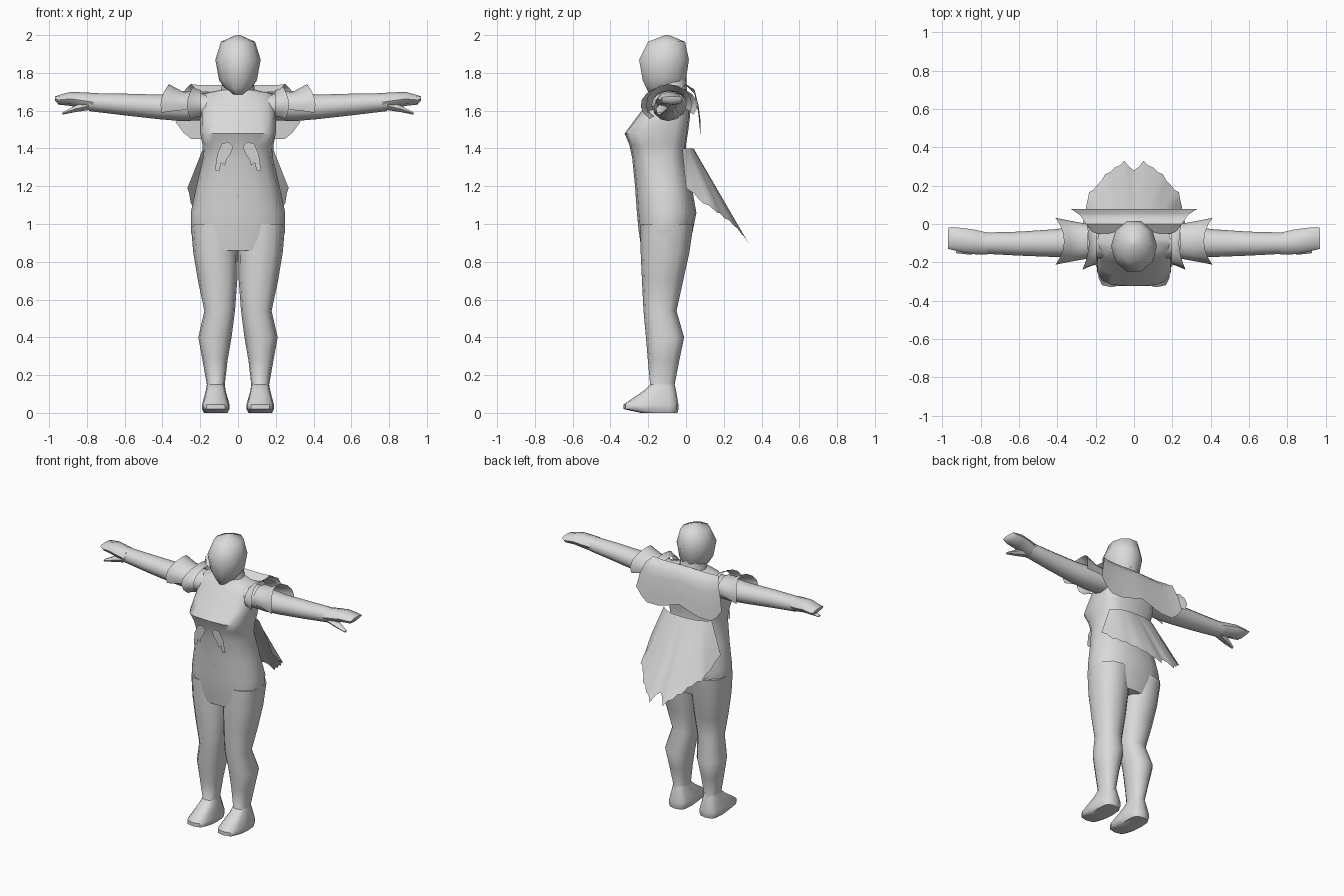
import bpy, bmesh, math
from math import sin, cos, pi, radians

grey = bpy.data.materials.new("plain_grey")
grey.diffuse_color = (0.7, 0.7, 0.7, 1)


def finish(name, bm, mirror=False, angle=50, solid=True):
    if solid:
        bmesh.ops.recalc_face_normals(bm, faces=bm.faces)
    me = bpy.data.meshes.new(name)
    bm.to_mesh(me)
    bm.free()
    me.materials.append(grey)
    ob = bpy.data.objects.new(name, me)
    bpy.context.collection.objects.link(ob)
    bpy.ops.object.select_all(action='DESELECT')
    ob.select_set(True)
    bpy.context.view_layer.objects.active = ob
    bpy.ops.object.shade_smooth_by_angle(angle=radians(angle))
    if mirror:
        ob.modifiers.new("mirror", 'MIRROR')
    return ob


def loft(name, rings, axis='z', n=12, mirror=False, angle=50):
    """Rings: (position, a0, a1, b0, b1, squareness); a,b = x,y or y,z."""
    bm = bmesh.new()
    loops = []
    for c, a0, a1, b0, b1, p in rings:
        loop = []
        for i in range(n):
            t = 2 * pi * i / n
            u = math.copysign(abs(cos(t)) ** p, cos(t))
            v = math.copysign(abs(sin(t)) ** p, sin(t))
            a = (a0 + a1) / 2 + u * (a1 - a0) / 2
            b = (b0 + b1) / 2 + v * (b1 - b0) / 2
            loop.append(bm.verts.new((a, b, c) if axis == 'z' else (c, a, b)))
        loops.append(loop)
    for p, q in zip(loops, loops[1:]):
        for i in range(n):
            j = (i + 1) % n
            bm.faces.new((p[i], p[j], q[j], q[i]))
    bm.faces.new(loops[0])
    bm.faces.new(loops[-1])
    return finish(name, bm, mirror, angle)


def sheet(name, fn, nu, nv, mirror=False):
    """Thin cloth surface from fn(u, v), with u and v in 0..1."""
    bm = bmesh.new()
    g = [[bm.verts.new(fn(i / nu, j / nv)) for j in range(nv + 1)] for i in range(nu + 1)]
    for i in range(nu):
        for j in range(nv):
            bm.faces.new((g[i][j], g[i + 1][j], g[i + 1][j + 1], g[i][j + 1]))
    return finish(name, bm, mirror, 60, False)


def track(points, t):
    """Linear interpolation through evenly spaced tuples."""
    s = min(t, 0.9999) * (len(points) - 1)
    i = int(s)
    f = s - i
    return [a + (b - a) * f for a, b in zip(points[i], points[i + 1])]


# Torso, from hips to neck
loft("torso", [
    (0.86, -0.22, 0.22, -0.235, 0.01, 0.8),
    (0.96, -0.25, 0.25, -0.25, 0.035, 0.85),
    (1.06, -0.25, 0.25, -0.26, 0.055, 0.85),
    (1.20, -0.22, 0.22, -0.27, 0.03, 0.85),
    (1.35, -0.185, 0.185, -0.285, 0.0, 0.75),
    (1.42, -0.188, 0.188, -0.30, 0.0, 0.65),
    (1.48, -0.20, 0.20, -0.325, 0.01, 0.55),
    (1.56, -0.20, 0.20, -0.265, 0.02, 0.6),
    (1.64, -0.20, 0.20, -0.205, 0.02, 0.7),
    (1.69, -0.19, 0.19, -0.17, 0.01, 0.8),
    (1.71, -0.09, 0.09, -0.16, 0.005, 1),
    (1.80, -0.07, 0.07, -0.15, 0.0, 1)], n=16)

# Head, narrowing to the chin
loft("head", [
    (1.685, -0.025, 0.025, -0.195, -0.13, 1),
    (1.72, -0.07, 0.07, -0.215, -0.03, 1),
    (1.76, -0.10, 0.10, -0.235, 0.005, 1),
    (1.87, -0.12, 0.12, -0.255, 0.022, 1),
    (1.965, -0.09, 0.09, -0.205, 0.0, 1),
    (2.0, -0.01, 0.01, -0.11, -0.09, 1)], n=10, angle=60)

# Legs and wedge feet
loft("leg", [
    (1.00, 0.0, 0.25, -0.24, 0.04, 0.85),
    (0.85, 0.0, 0.237, -0.24, 0.018, 0.85),
    (0.70, 0.004, 0.212, -0.233, -0.015, 0.85),
    (0.54, 0.016, 0.178, -0.225, -0.05, 0.85),
    (0.40, 0.034, 0.21, -0.212, -0.01, 0.85),
    (0.28, 0.055, 0.188, -0.202, -0.035, 0.85),
    (0.15, 0.07, 0.165, -0.19, -0.06, 0.85),
    (0.13, 0.068, 0.168, -0.205, -0.055, 0.8)], mirror=True)
foot = loft("foot", [
    (0.15, 0.07, 0.165, -0.19, -0.06, 0.85),
    (0.12, 0.066, 0.17, -0.22, -0.053, 0.7),
    (0.045, 0.045, 0.19, -0.33, -0.04, 0.55),
    (0.02, 0.045, 0.19, -0.33, -0.04, 0.55),
    (0.0, 0.055, 0.18, -0.24, -0.045, 0.6)], mirror=True)

# Arms held straight out
loft("arm", [
    (0.14, -0.18, 0.0, 1.55, 1.69, 1),
    (0.30, -0.175, -0.015, 1.545, 1.69, 1),
    (0.42, -0.172, -0.028, 1.555, 1.685, 1),
    (0.60, -0.165, -0.04, 1.575, 1.69, 1),
    (0.79, -0.155, -0.045, 1.598, 1.693, 1)], axis='x', mirror=True)

# Mitten hands with a cuff, and thumbs
loft("hand", [
    (0.765, -0.16, -0.045, 1.597, 1.694, 1),
    (0.83, -0.158, -0.03, 1.612, 1.697, 1),
    (0.885, -0.15, -0.022, 1.625, 1.70, 1),
    (0.95, -0.135, -0.016, 1.632, 1.682, 0.8),
    (0.97, -0.13, -0.02, 1.655, 1.675, 0.8)], axis='x', n=8, mirror=True)
loft("thumb", [
    (0.79, -0.15, -0.08, 1.60, 1.65, 1),
    (0.86, -0.16, -0.10, 1.59, 1.63, 1),
    (0.93, -0.152, -0.13, 1.578, 1.592, 1)], axis='x', n=6, mirror=True)


# Flared sleeve caps arching over the shoulders
def shoulder_cap(rows, lo, hi, flare):
    def fn(u, v):
        x, ry, rz = track(rows, u)
        t = radians(lo + (hi - lo) * v)
        return (x + flare * u * cos(t) ** 2, -0.09 - ry * cos(t), 1.63 + rz * sin(t))
    return fn


sheet("outer_sleeve_cap", shoulder_cap(
    [(0.24, 0.09, 0.072), (0.30, 0.105, 0.075), (0.365, 0.122, 0.11)],
    -22, 200, 0.045), 4, 10, True)
sheet("inner_sleeve_frill", shoulder_cap(
    [(0.195, 0.12, 0.08), (0.22, 0.135, 0.085), (0.235, 0.15, 0.10)],
    -48, 210, 0.035), 3, 12, True)


# Scalloped mantle over the upper back
def mantle(u, v):
    s = 2 * u - 1
    a = abs(s)
    half, y, z = track([(0.21, -0.05, 1.70), (0.25, 0.0, 1.735), (0.28, 0.045, 1.69),
                        (0.31, 0.066, 1.58), (0.33, 0.078, 1.45)], v)
    drop = 0.05 * max(0, 1 - 2.2 * a) + 0.09 * max(0, (a - 0.8) / 0.2)
    return (s * half, y, z + drop * v * v)


sheet("back_mantle", mantle, 16, 8)


# Ragged coat tail flaring out behind the hips
def tail(u, v):
    s = 2 * u - 1
    a = abs(s)
    hx, hy, hz = track([(0.0, 0.28, 0.965), (0.05, 0.33, 0.90), (0.10, 0.295, 0.945),
                        (0.15, 0.26, 0.985), (0.19, 0.205, 1.03), (0.235, 0.165, 1.06),
                        (0.25, 0.09, 1.11), (0.268, 0.0, 1.19)], a)
    tx, ty, tz = 0.185 * s, 0.04 - 0.06 * a ** 3, 1.40
    x = tx + (math.copysign(hx, s) - tx) * v
    ragged = 0.014 * (round(u * 28) % 2) * (v > 0.99)
    return (x, ty + (hy - ty) * v - ragged * 0.5, tz + (hz - tz) * v + ragged)


sheet("coat_tail", tail, 28, 6)


# Loose forked tabs on the front of the waist
bm = bmesh.new()
outline = [(0.025, 1.41), (0.05, 1.435), (0.085, 1.425), (0.11, 1.37), (0.122, 1.285),
           (0.10, 1.28), (0.088, 1.325), (0.07, 1.31), (0.06, 1.345), (0.04, 1.37)]
bm.faces.new([bm.verts.new((x, -0.318 - 0.08 * (z - 1.35), z)) for x, z in outline])
finish("waist_tab", bm, True, solid=False)

# Small triangular navel plate
bm = bmesh.new()
bm.faces.new([bm.verts.new(c) for c in
              ((-0.016, -0.268, 1.138), (0.016, -0.268, 1.138), (0.0, -0.272, 1.162))])
finish("navel", bm, solid=False)
